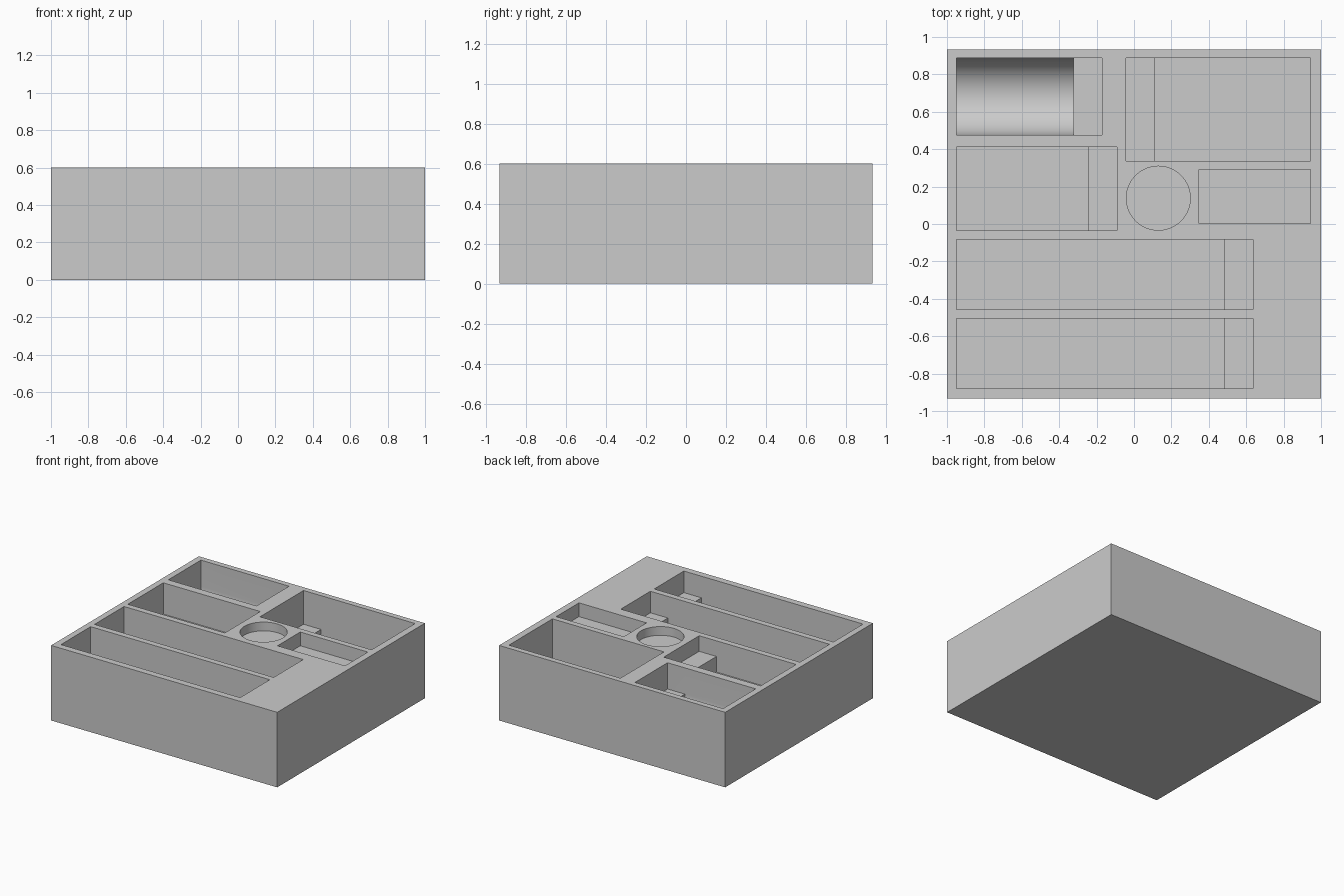
import bpy, math
from mathutils import Vector

if "Cube" in bpy.data.objects:
    bpy.data.objects.remove(bpy.data.objects["Cube"], do_unlink=True)

TOP = 0.6
OVER = 0.1  # how far cutters rise above the top face

grey = bpy.data.materials.new("light_grey")
grey.use_nodes = True
grey.diffuse_color = (0.6, 0.6, 0.6, 1)
grey.node_tree.nodes["Principled BSDF"].inputs["Base Color"].default_value = (0.6, 0.6, 0.6, 1)


def prism(name, outline, sweep):
    """Solid made by sweeping a closed 3D outline along a vector."""
    n = len(outline)
    base = [Vector(p) for p in outline]
    verts = base + [p + Vector(sweep) for p in base]
    faces = [tuple(range(n)), tuple(range(2 * n - 1, n - 1, -1))]
    faces += [(i, i + n, (i + 1) % n + n, (i + 1) % n) for i in range(n)]
    mesh = bpy.data.meshes.new(name)
    mesh.from_pydata(verts, [], faces)
    mesh.materials.append(grey)
    obj = bpy.data.objects.new(name, mesh)
    bpy.context.collection.objects.link(obj)
    # make normals point outwards
    bpy.context.view_layer.objects.active = obj
    bpy.ops.object.mode_set(mode='EDIT')
    bpy.ops.mesh.select_all(action='SELECT')
    bpy.ops.mesh.normals_make_consistent(inside=False)
    bpy.ops.object.mode_set(mode='OBJECT')
    return obj


def box(name, x0, x1, y0, y1, z0, z1):
    return prism(name, [(x0, y0, z0), (x1, y0, z0), (x1, y1, z0), (x0, y1, z0)], (0, 0, z1 - z0))


def stepped_pocket(name, x_deep, x_step, x_shelf, y0, y1, depth):
    """Pocket with a half-depth finger shelf at one end."""
    low, mid, high = TOP - depth, TOP - depth / 2, TOP + OVER
    side = [(x_deep, high), (x_deep, low), (x_step, low),
            (x_step, mid), (x_shelf, mid), (x_shelf, high)]
    return prism(name, [(x, y0, z) for x, z in side], (0, y1 - y0, 0))


# Solid tray block
tray = box("organizer_tray", -1, 1, -0.933, 0.933, 0, TOP)

# Rectangular pockets with finger shelves
cutters = [
    stepped_pocket("front_long_pocket", -0.95, 0.48, 0.635, -0.88, -0.505, 0.345),
    stepped_pocket("rear_long_pocket", -0.95, 0.48, 0.635, -0.457, -0.083, 0.345),
    stepped_pocket("middle_pocket", -0.95, -0.245, -0.092, -0.035, 0.413, 0.25),
    stepped_pocket("large_pocket", 0.945, 0.113, -0.042, 0.338, 0.888, 0.54),
    box("small_pocket", 0.347, 0.945, 0.003, 0.291, TOP - 0.11, TOP + OVER),
]

# Round shallow pocket
ring = [(0.13 + 0.171 * math.cos(a), 0.138 + 0.171 * math.sin(a), TOP - 0.07)
        for a in (math.tau * i / 64 for i in range(64))]
cutters.append(prism("round_pocket", ring, (0, 0, 0.07 + OVER)))

# Trough with a half-round floor, plus its shelf
r, yc, zc = 0.206, 0.682, TOP - 0.21
arc = [(-0.95, yc - r * math.cos(a), zc - r * math.sin(a))
       for a in (math.pi * i / 40 for i in range(41))]
rim = [(-0.95, yc + r, TOP + OVER), (-0.95, yc - r, TOP + OVER)]
cutters.append(prism("trough", arc + rim, (0.627, 0, 0)))
cutters.append(box("trough_shelf", -0.323, -0.17, yc - r, yc + r, zc, TOP + OVER))

# Carve the pockets out of the block
bpy.ops.object.select_all(action='DESELECT')
tray.select_set(True)
bpy.context.view_layer.objects.active = tray
for cutter in cutters:
    cutter.hide_render = True
    mod = tray.modifiers.new(cutter.name, 'BOOLEAN')
    mod.operation = 'DIFFERENCE'
    mod.solver = 'EXACT'
    mod.object = cutter
    bpy.ops.object.modifier_apply(modifier=mod.name)
    bpy.data.objects.remove(cutter, do_unlink=True)

bpy.ops.object.shade_smooth_by_angle(angle=math.radians(30))
